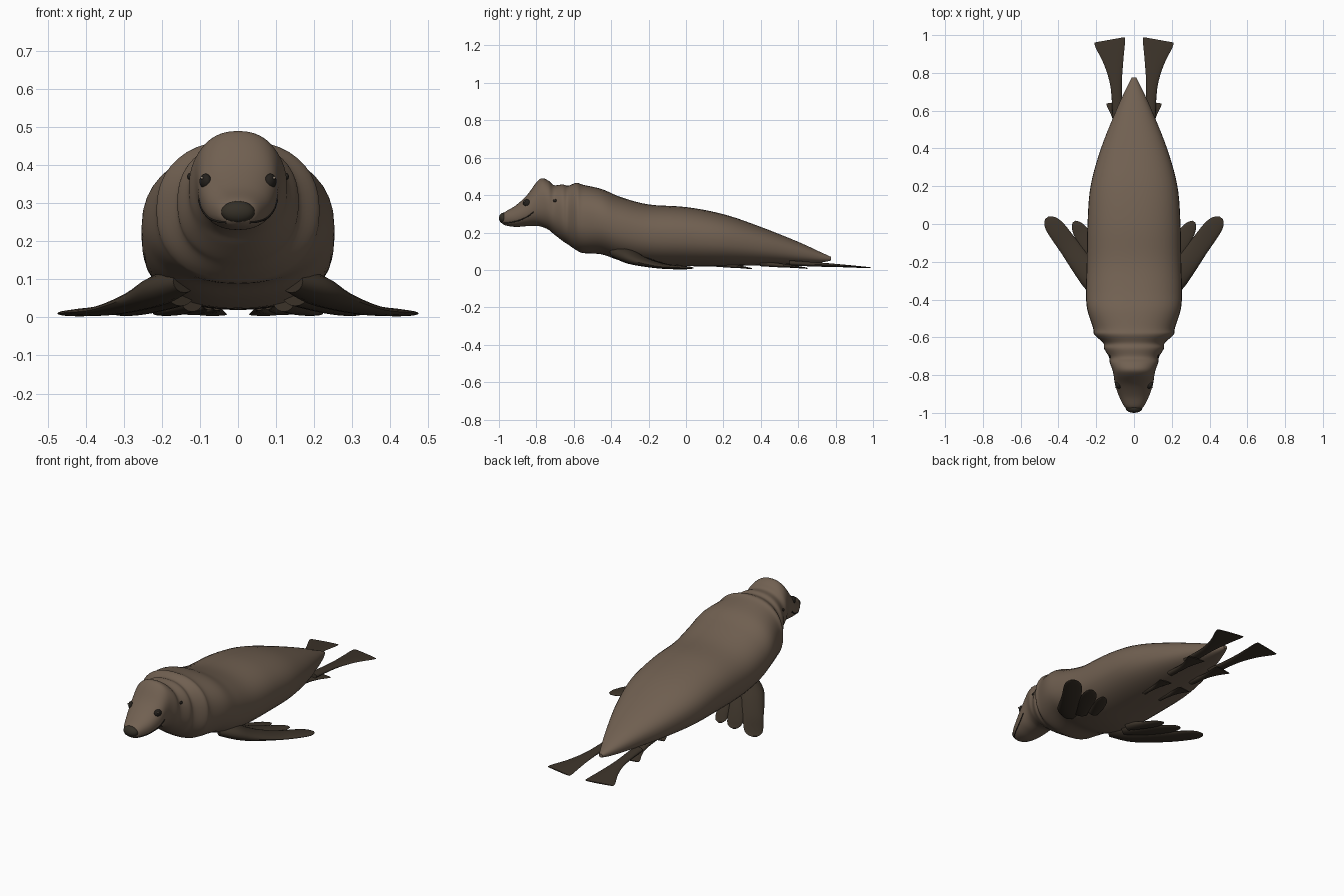
import bpy, math
from mathutils import Vector

if "Cube" in bpy.data.objects:
    bpy.data.objects.remove(bpy.data.objects["Cube"], do_unlink=True)


def material(name, r, g, b):
    m = bpy.data.materials.new(name)
    m.use_nodes = True
    m.diffuse_color = (r, g, b, 1)
    shader = m.node_tree.nodes["Principled BSDF"]
    shader.inputs["Base Color"].default_value = (r, g, b, 1)
    shader.inputs["Roughness"].default_value = 0.8
    return m


FUR = material("brown fur", 0.165, 0.118, 0.083)
FLIPPER = material("dark flipper skin", 0.046, 0.034, 0.023)
DARK = material("near black", 0.018, 0.015, 0.012)
NOSE = material("nose leather", 0.035, 0.029, 0.02)
GLINT = material("eye glint", 0.3, 0.24, 0.18)


def smooth_rows(rows, steps):
    """Catmull-Rom interpolation of rows of numbers."""
    out = []
    for i in range(len(rows) - 1):
        quad = [rows[max(0, min(len(rows) - 1, i + k))] for k in (-1, 0, 1, 2)]
        for s in range(steps):
            t = s / steps
            out.append([b + 0.5 * t * (c - a + t * (2*a - 5*b + 4*c - d + t * (3*(b - c) + d - a)))
                        for a, b, c, d in zip(*quad)])
    return out + [list(rows[-1])]


def loft(name, rings, mat):
    """Skin equal rings of points and close both ends."""
    n = len(rings[0])
    faces = [(r*n + i, r*n + (i+1) % n, (r+1)*n + (i+1) % n, (r+1)*n + i)
             for r in range(len(rings) - 1) for i in range(n)]
    faces += [tuple(reversed(range(n))), tuple(range((len(rings)-1)*n, len(rings)*n))]
    mesh = bpy.data.meshes.new(name)
    mesh.from_pydata([p for ring in rings for p in ring], [], faces)
    mesh.materials.append(mat)
    ob = bpy.data.objects.new(name, mesh)
    bpy.context.collection.objects.link(ob)
    finish(ob)
    return ob


def finish(ob):
    bpy.ops.object.select_all(action='DESELECT')
    ob.select_set(True)
    bpy.context.view_layer.objects.active = ob
    bpy.ops.object.mode_set(mode='EDIT')
    bpy.ops.mesh.select_all(action='SELECT')
    bpy.ops.mesh.normals_make_consistent(inside=False)
    bpy.ops.object.mode_set(mode='OBJECT')
    bpy.ops.object.shade_smooth_by_angle(angle=math.radians(50))


def ball(name, loc, scale, mat, rot=(0, 0, 0)):
    bpy.ops.mesh.primitive_uv_sphere_add(segments=20, ring_count=12, radius=1, location=loc, rotation=rot)
    ob = bpy.context.object
    ob.name, ob.scale = name, scale
    ob.data.materials.append(mat)
    bpy.ops.object.shade_smooth_by_angle(angle=math.radians(50))


# Body, neck folds and head: y, half width, top, bottom
PROFILE = smooth_rows([
    (-0.985, .025, .29, .25), (-0.965, .052, .312, .238), (-0.91, .08, .345, .23),
    (-0.85, .1, .4, .234), (-0.8, .108, .468, .235), (-0.77, .115, .49, .23),
    (-0.735, .128, .477, .215), (-0.705, .132, .453, .19), (-0.66, .158, .457, .155),
    (-0.63, .163, .45, .135), (-0.585, .21, .466, .105), (-0.55, .217, .455, .09),
    (-0.45, .248, .432, .083), (-0.35, .254, .39, .05), (-0.2, .25, .35, .025),
    (0, .246, .336, .02), (.2, .23, .298, .02), (.4, .175, .23, .025),
    (.6, .095, .15, .032), (.72, .04, .095, .04), (.775, .012, .07, .05)], 5)
SQUARE = 0.88


def spow(v):
    return math.copysign(abs(v) ** SQUARE, v)


rings = []
for y, w, top, bot in PROFILE:
    rings.append([(w * spow(math.cos(a)), y, (top + bot) / 2 + (top - bot) / 2 * spow(math.sin(a)))
                  for a in (2 * math.pi * i / 40 for i in range(40))])
loft("body", rings, FUR)


def skin_x(y, z):
    """Half width of the body surface at a given y and z."""
    for p, q in zip(PROFILE, PROFILE[1:]):
        if p[0] <= y <= q[0]:
            t = (y - p[0]) / (q[0] - p[0])
            w, top, bot = (p[k] + t * (q[k] - p[k]) for k in (1, 2, 3))
            k = min(1, abs(2 * z - top - bot) / (top - bot))
            return w * (1 - k ** (2 / SQUARE)) ** (SQUARE / 2)
    return 0


def blade(name, rows, side, mat=FLIPPER):
    """Flat paddle along a path: x, y, z, half width, half thickness."""
    rows = smooth_rows(rows, 4)
    rings = []
    for i, (x, y, z, w, t) in enumerate(rows):
        a, b = rows[max(0, i - 1)], rows[min(len(rows) - 1, i + 1)]
        d = Vector((b[0] - a[0], b[1] - a[1], 0)).normalized()
        rings.append([(side * (x + d.y * w * math.cos(k)), y - d.x * w * math.cos(k),
                       max(0, z + t * math.sin(k)))
                      for k in (math.pi * j / 8 for j in range(16))])
    loft(name, rings, mat)


def fan(name, side, x, y, spread, length, width, z):
    """Hind paddle that widens to a slanted, straight end."""
    blade(name, [(x, y - length, z + .025, width * .35, .014),
                 (x + spread * .2, y - length * .6, z + .016, width * .36, .011),
                 (x + spread * .5, y - length * .3, z + .009, width * .62, .007),
                 (x + spread * .9, y - length * .06, z + .002, width * .97, .004),
                 (x + spread, y, z, width * .98, .003)], side)


for side, label in ((1, "left"), (-1, "right")):
    # Front flippers, each with three overlapping lobes
    blade(label + "_front_flipper", [
        (.14, -.38, .095, .04, .03), (.2, -.31, .075, .065, .04), (.26, -.235, .045, .062, .026),
        (.34, -.125, .02, .054, .014), (.41, -.03, .013, .05, .01), (.445, .012, .011, .037, .007),
        (.462, .033, .01, .012, .003)], side)
    blade(label + "_front_middle_lobe", [
        (.15, -.27, .06, .04, .03), (.22, -.155, .03, .046, .016), (.275, -.055, .014, .042, .009),
        (.303, -.01, .011, .03, .007), (.318, .012, .01, .01, .003)], side)
    blade(label + "_front_inner_lobe", [
        (.12, -.2, .04, .03, .025), (.16, -.11, .02, .034, .014), (.195, -.04, .012, .03, .008),
        (.215, -.005, .01, .01, .003)], side)

    # Hind flippers, large to small
    fan(label + "_hind_flipper", side, .085, .975, .045, .42, .082, .012)
    fan(label + "_hind_middle_lobe", side, .075, .645, .02, .25, .052, .009)
    fan(label + "_hind_inner_lobe", side, .055, .35, .012, .2, .038, .007)

    # Eyes and ears
    y, z = -.852, .358
    x = side * skin_x(y, z)
    ball(label + "_eye", (x * .96, y, z), (.014, .021, .02), DARK, (0, 0, side * -.45))
    ball(label + "_eye_glint", (x * 1.07, y - .012, z + .009), (.004, .004, .004), GLINT)
    ball(label + "_ear", (side * skin_x(-.7, .37), -.7, .37), (.006, .01, .008), DARK)

    # Mouth line following the muzzle
    curve = bpy.data.curves.new(label + "_mouth", 'CURVE')
    curve.dimensions = '3D'
    curve.bevel_depth = .003
    curve.bevel_resolution = 1
    path = smooth_rows([(-.975, .25), (-.95, .252), (-.9, .262), (-.85, .283), (-.815, .31)], 4)
    line = curve.splines.new('POLY')
    line.points.add(len(path) - 1)
    for point, (py, pz) in zip(line.points, path):
        point.co = (side * skin_x(py, pz), py, pz, 1)
    curve.materials.append(DARK)
    mouth = bpy.data.objects.new(label + "_mouth", curve)
    bpy.context.collection.objects.link(mouth)

# Nose pad
ball("nose", (0, -.975, .277), (.044, .025, .029), NOSE)
